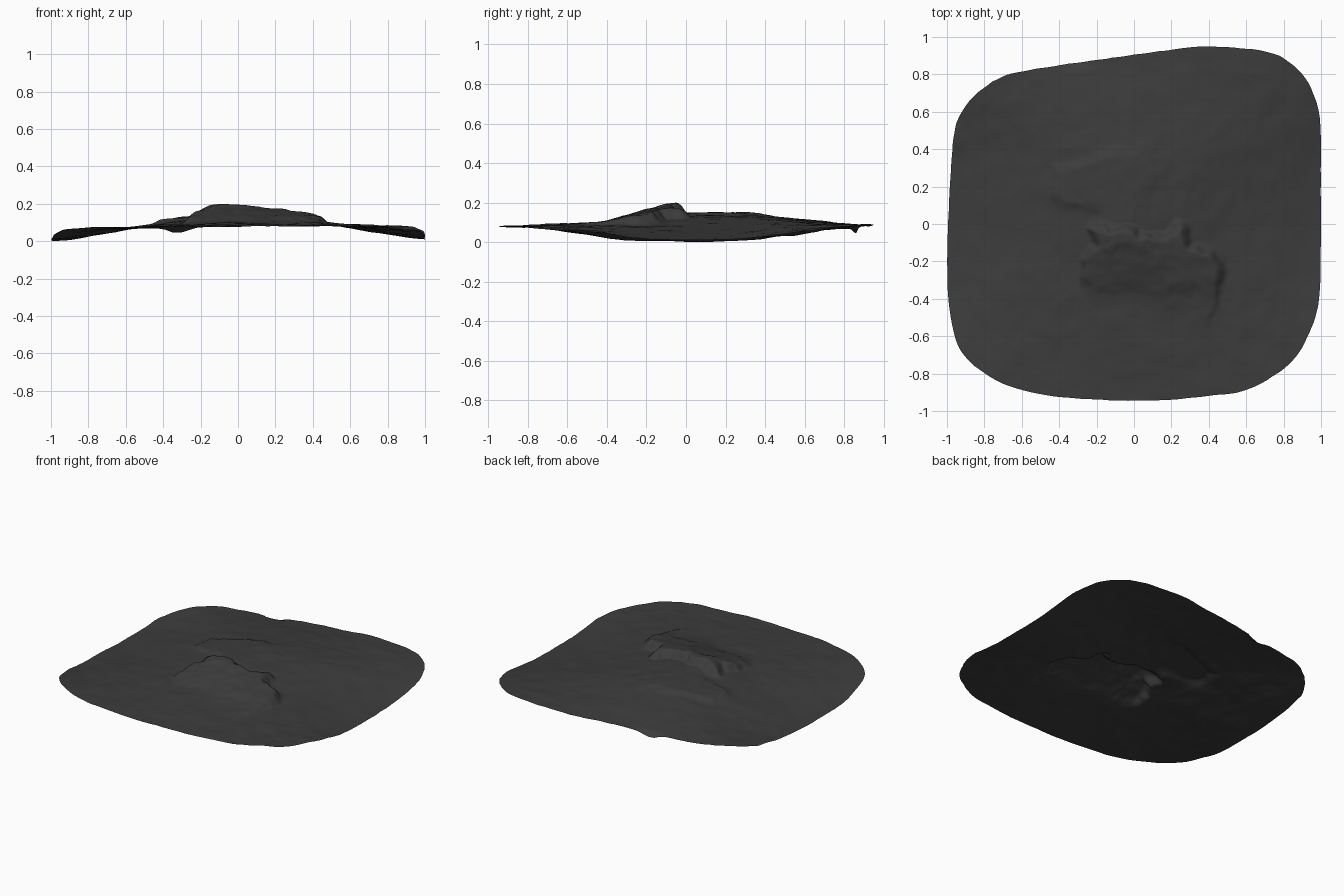
import bpy, bmesh, math
from mathutils import Vector, noise

if "Cube" in bpy.data.objects:
    bpy.data.objects.remove(bpy.data.objects["Cube"])

# Outline of the ground patch, seen from above
OUTLINE = [(1, 0), (1, .5), (.95, .72), (.85, .85), (.7, .925), (.38, .95), (.1, .92),
           (-.15, .885), (-.5, .835), (-.7, .79), (-.85, .69), (-.95, .54), (-.98, .28),
           (-1, -.2), (-.98, -.5), (-.92, -.69), (-.75, -.83), (-.55, -.9), (-.3, -.935),
           (.1, -.945), (.4, -.92), (.6, -.89), (.75, -.81), (.85, -.73), (.93, -.6), (.99, -.4)]
# Broad height of the ground: rows front to back, columns left to right
BASE = [[.085, .078, .078, .080, .080, .082, .085],
        [.055, .072, .085, .093, .088, .078, .065],
        [.015, .058, .092, .108, .098, .068, .030],
        [.000, .050, .105, .132, .112, .060, .010],
        [.010, .054, .110, .138, .120, .070, .020],
        [.045, .068, .095, .112, .106, .090, .060],
        [.080, .074, .065, .080, .085, .088, .085]]
# Raised rock slab and the lower shelf behind it
SLAB = [(-.27, -.3), (-.24, -.2), (-.2, -.1), (-.21, -.02), (-.1, -.02), (.04, -.05), (.14, -.07),
        (.22, -.04), (.26, .0), (.3, -.12), (.42, -.15), (.46, -.24), (.46, -.34), (.44, -.5), (-.2, -.5)]
SHELF = [(-.46, .32), (-.45, .14), (-.38, .07), (-.2, .05), (-.15, -.15), (.15, -.15), (.22, .1), (.1, .45)]


def cubic(p, t):
    a, b, c, d = p
    return b + .5 * t * (c - a + t * (2 * a - 5 * b + 4 * c - d + t * (3 * (b - c) + d - a)))


def sample(row, u):
    i = max(0, min(len(row) - 2, int(u)))
    pick = [row[max(0, min(len(row) - 1, i + k))] for k in (-1, 0, 1, 2)]
    return cubic(pick, u - i)


def smooth(a, b, v):
    t = max(0, min(1, (v - a) / (b - a)))
    return t * t * (3 - 2 * t)


def inside_distance(x, y, poly):
    inside, best = False, 9
    for (ax, ay), (bx, by) in zip(poly, poly[1:] + poly[:1]):
        dx, dy = bx - ax, by - ay
        t = max(0, min(1, ((x - ax) * dx + (y - ay) * dy) / (dx * dx + dy * dy)))
        best = min(best, math.hypot(x - ax - t * dx, y - ay - t * dy))
        if (ay > y) != (by > y) and x < ax + (y - ay) / dy * dx:
            inside = not inside
    return best if inside else -best


def height(x, y):
    z = sample([sample(r, (x + 1) * 3) for r in BASE], (y + .95) / 1.9 * 6)
    n = Vector((x, y, .3))
    wx = x + .03 * noise.noise(n * 8) + .015 * noise.noise(n * 20)
    wy = y + .03 * noise.noise(n * 8 + Vector((5, 3, 1))) + .015 * noise.noise(n * 20 + Vector((2, 7, 4)))
    # slab rises gradually from the front, breaks off at the back and sides
    lift = .046 * smooth(-.48, -.1, wy) + .008 * smooth(-.40, -.30, wy)
    z += lift * smooth(-.035, .03, inside_distance(wx, wy, SLAB))
    # shelf has a sharp left edge and fades toward the right
    z += .017 * smooth(-.02, .06, inside_distance(wx, wy, SHELF)) * smooth(.3, -.1, x)
    # crease running forward from the slab corner
    side = wx - (.47 + .25 * (wy + .25))
    z += .010 * smooth(.02, -.01, side) * smooth(-.3, 0, side) * smooth(-.65, -.4, y) * smooth(-.1, -.3, y)
    # torn dip on the back edge
    z -= .03 * math.exp(-((x + .32) / .07) ** 2 - ((y - .86) / .025) ** 2)
    # weathered surface
    z += .006 * noise.noise(n * 4) + .005 * noise.noise(n * 9) + .002 * noise.noise(n * 22)
    return z


# Ground patch: rings of vertices inside the smoothed outline
RINGS, PER = 90, 9
n = len(OUTLINE)
rim = []
for i in range(n):
    q = [OUTLINE[(i + k) % n] for k in (-1, 0, 1, 2)]
    for s in range(PER):
        rim.append([cubic([p[a] for p in q], s / PER) for a in (0, 1)])
rim = [(max(-1, min(1, x)), y) for x, y in rim]

bm = bmesh.new()
center = bm.verts.new((0, 0, height(0, 0)))
prev = None
for r in range(1, RINGS + 1):
    f = r / RINGS
    ring = []
    for x, y in rim:
        j = 1 - .006 * abs(noise.noise(Vector((x * 9, y * 9, 2)))) * f ** 8
        px, py = x * f * j, y * f * j
        ring.append(bm.verts.new((px, py, height(px, py))))
    for i in range(len(ring)):
        k = (i + 1) % len(ring)
        if prev:
            bm.faces.new((prev[i], ring[i], ring[k], prev[k]))
        else:
            bm.faces.new((center, ring[i], ring[k]))
    prev = ring
low = min(v.co.z for v in bm.verts)
for v in bm.verts:
    v.co.z -= low

mesh = bpy.data.meshes.new("rock_ground")
bm.to_mesh(mesh)
bm.free()
mesh.shade_smooth()
ground = bpy.data.objects.new("rock_ground", mesh)
bpy.context.collection.objects.link(ground)

# Dark stone colour
stone = bpy.data.materials.new("dark_stone")
stone.diffuse_color = (.045, .045, .045, 1)
stone.use_nodes = True
stone.node_tree.nodes["Principled BSDF"].inputs["Base Color"].default_value = stone.diffuse_color
mesh.materials.append(stone)
